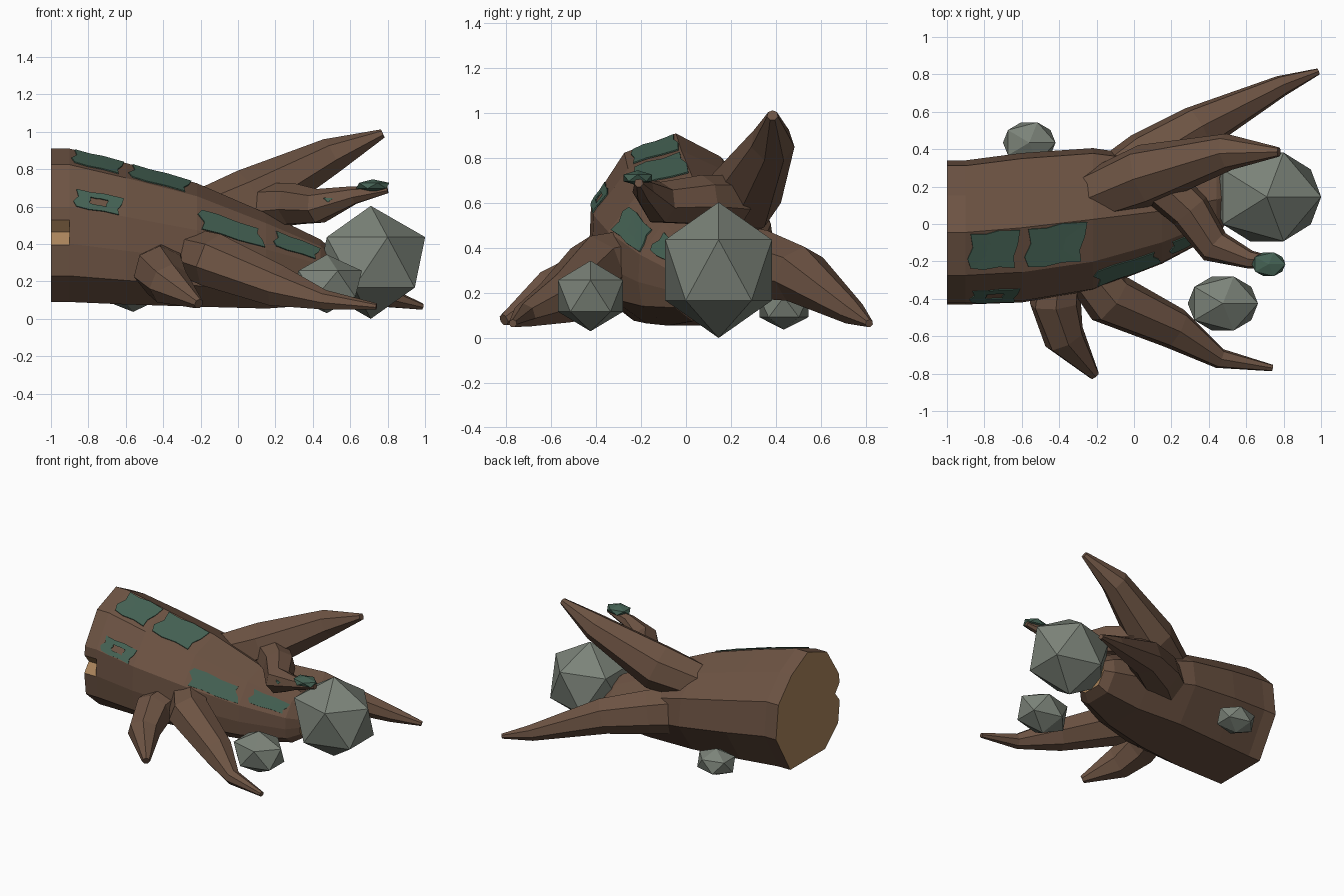
import bpy, bmesh
from math import sin, cos, pi
from mathutils import Vector

cube = bpy.data.objects.get("Cube")
if cube:
    bpy.data.objects.remove(cube, do_unlink=True)


def material(name, rgb):
    m = bpy.data.materials.new(name)
    m.use_nodes = True
    lin = [((c + 0.055) / 1.055) ** 2.4 for c in rgb] + [1]
    m.diffuse_color = lin
    bsdf = next(n for n in m.node_tree.nodes if n.type == 'BSDF_PRINCIPLED')
    bsdf.inputs["Base Color"].default_value = lin
    return m


BARK = material("brown bark", (0.425, 0.325, 0.262))
WOOD = material("cut wood", (0.67, 0.52, 0.36))
MOSS = material("green moss", (0.27, 0.385, 0.33))
STONE = material("grey stone", (0.485, 0.515, 0.475))


def finish(bm, name, *mats):
    bmesh.ops.recalc_face_normals(bm, faces=bm.faces)
    mesh = bpy.data.meshes.new(name)
    bm.to_mesh(mesh)
    bm.free()
    for m in mats:
        mesh.materials.append(m)
    ob = bpy.data.objects.new(name, mesh)
    bpy.context.collection.objects.link(ob)
    return ob


def loft(bm, rings):
    """Skin closed rings of points and cap both ends; returns the caps."""
    loops = [[bm.verts.new(p) for p in ring] for ring in rings]
    n = len(loops[0])
    for a, b in zip(loops, loops[1:]):
        for i in range(n):
            j = (i + 1) % n
            bm.faces.new((a[i], a[j], b[j], b[i]))
    return [bm.faces.new(loops[0]), bm.faces.new(loops[-1])]


# Trunk: x, y, z, half width and half height of each ring, on one uneven section
TRUNK = [(-1, -.045, .5, .41, .41), (-.9, -.045, .5, .41, .41), (-.6, -.02, .455, .425, .378),
         (-.22, .025, .395, .405, .33), (.15, .07, .31, .30, .255),
         (.44, .13, .25, .20, .175), (.51, .15, .24, .14, .125)]
SECTION = [(-.94, -.24), (-.92, .24), (-.56, .79), (0, 1), (.48, .75),
           (.87, .34), (.94, -.28), (.52, -1), (-.5, -1), (-.89, -.66)]


def trunk_point(ring, k, grow=0):
    x, y, z, w, h = ring
    u, v = SECTION[k]
    return Vector((x, y + (w + grow) * u, z + (h + grow) * v))


bm = bmesh.new()
for cap in loft(bm, [[trunk_point(r, k) for k in range(len(SECTION))] for r in TRUNK]):
    cap.material_index = 1
trunk = finish(bm, "trunk", BARK, WOOD)

# Chipped notch in the sawn end
bm = bmesh.new()
wedge = [(-.56, .7), (-.375, .465), (-.56, .23)]
loft(bm, [[(x, y, z) for y, z in wedge] for x in (-1.1, -.9)])
for f in bm.faces:
    f.material_index = 1
cutter = finish(bm, "notch_cutter", BARK, WOOD)
cutter.hide_render = True
mod = trunk.modifiers.new("notch", 'BOOLEAN')
mod.operation = 'DIFFERENCE'
mod.solver = 'EXACT'
mod.object = cutter
bpy.context.view_layer.update()
carved = bpy.data.meshes.new_from_object(
    trunk.evaluated_get(bpy.context.evaluated_depsgraph_get()))
trunk.modifiers.clear()
trunk.data = carved
bpy.data.objects.remove(cutter, do_unlink=True)


# Roots and branches: tapered faceted limbs along a path of x, y, z, radius
def limb(name, path, sides=7):
    pts = [Vector(p[:3]) for p in path]
    rings = []
    for i, p in enumerate(pts):
        t = (pts[min(i + 1, len(pts) - 1)] - pts[max(i - 1, 0)]).normalized()
        u = t.cross(Vector((0, 0, 1))).normalized()
        v = u.cross(t)
        r = path[i][3]
        rings.append([p + r * (u * cos(a) + v * sin(a))
                      for a in (pi / 2 + 2 * pi * k / sides for k in range(sides))])
    bm = bmesh.new()
    loft(bm, rings)
    return finish(bm, name, BARK)


limb("upper_branch", [(-.24, .14, .53, .14), (.06, .26, .635, .17),
                      (.5, .385, .87, .1), (.775, .385, .99, .025)])
limb("small_branch", [(.16, .2, .6, .125), (.3, .07, .61, .115), (.43, -.12, .6, .095),
                      (.62, -.19, .66, .05), (.8, -.21, .69, .02)])
limb("front_short_root", [(-.4, -.26, .28, .13), (-.42, -.42, .255, .14),
                          (-.37, -.61, .185, .115), (-.21, -.81, .08, .028)])
limb("front_long_root", [(-.28, -.2, .36, .13), (-.13, -.4, .31, .15), (.22, -.56, .17, .115),
                         (.46, -.72, .1, .055), (.74, -.77, .065, .018)])
limb("back_root", [(-.12, .18, .33, .18), (.08, .35, .32, .16), (.34, .51, .28, .13),
                   (.79, .74, .115, .058), (.985, .815, .065, .018)])

# Moss patches: ragged outlines laid on one facet of the trunk
RAGGED = [(.06, .06), (.3, 0), (.6, .05), (.9, 0), (.88, .3), (.96, .6),
          (1, .96), (.6, 1), (.35, .93), (.06, .96), (.1, .6), (0, .3)]


def on_trunk(x, k, u):
    i = max(j for j in range(len(TRUNK) - 1) if TRUNK[j][0] <= x)
    a, b = TRUNK[i], TRUNK[i + 1]
    t = (x - a[0]) / (b[0] - a[0])
    ring = [p + (q - p) * t for p, q in zip(a, b)]
    return trunk_point(ring, k, .006).lerp(trunk_point(ring, k + 1, .006), u)


def patch(name, x0, x1, k, u0, u1, flip=False, hole=0):
    outline = [(s, 1 - u if flip else u) for s, u in RAGGED]

    def place(scale):
        return [bm.verts.new(on_trunk(x0 + (x1 - x0) * (.5 + (s - .5) * scale), k,
                                      u0 + (u1 - u0) * (.5 + (u - .5) * scale)))
                for s, u in outline]
    bm = bmesh.new()
    outer = place(1)
    inner = place(hole or .3)
    for i in range(len(outer)):
        j = (i + 1) % len(outer)
        bm.faces.new((outer[i], outer[j], inner[j], inner[i]))
    if not hole:
        bm.faces.new(inner)
    ob = finish(bm, name, MOSS)
    solid = ob.modifiers.new("thickness", 'SOLIDIFY')
    solid.thickness = .006
    solid.offset = 0


patch("top_moss_end", -.89, -.61, 2, .12, .98)
patch("top_moss_middle", -.585, -.25, 2, .06, .99)
patch("side_moss_end", -.88, -.61, 1, .01, .46, hole=.38)
patch("side_moss_middle", -.215, .145, 1, .04, .66, flip=True)
patch("side_moss_tip", .19, .44, 1, .2, .85)


# Faceted lumps: stones and moss clumps
def lump(name, loc, size, mat):
    bm = bmesh.new()
    bmesh.ops.create_icosphere(bm, subdivisions=1, radius=1)
    for v in bm.verts:
        v.co = Vector(loc) + Vector([c * s for c, s in zip(v.co, size)])
    finish(bm, name, mat)


lump("large_stone", (.71, .145, .302), (.325, .279, .302), STONE)
lump("medium_stone", (.475, -.425, .187), (.21, .17, .157), STONE)
lump("small_stone", (-.56, .435, .137), (.157, .128, .1), STONE)
lump("branch_tip_moss", (.72, -.215, .712), (.1, .075, .034), MOSS)
lump("branch_moss", (.495, -.185, .635), (.05, .032, .024), MOSS)
